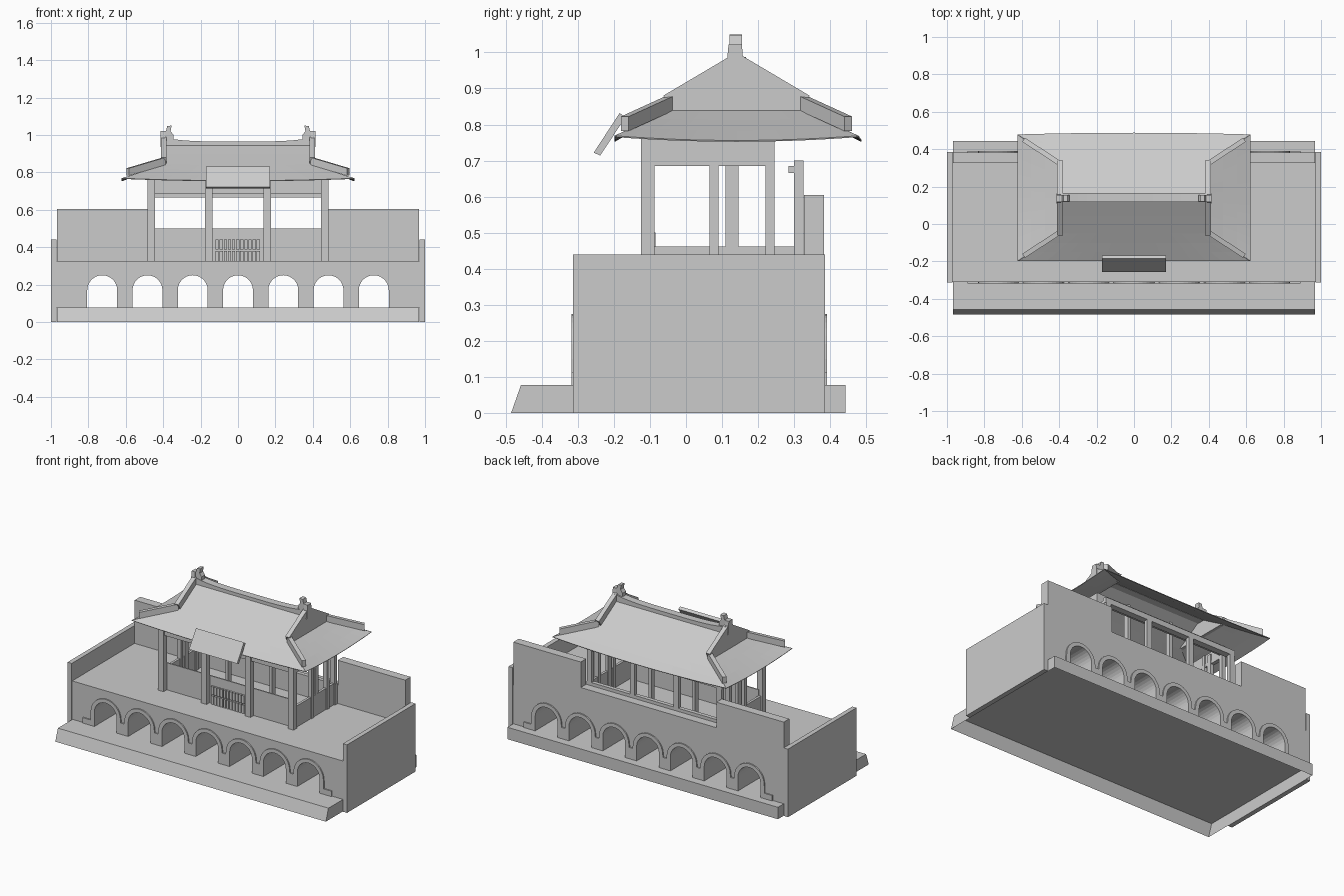
import bpy, bmesh
from math import pi, sin, cos
from mathutils import Vector

if "Cube" in bpy.data.objects:
    bpy.data.objects.remove(bpy.data.objects["Cube"])


def make(name, verts, faces):
    me = bpy.data.meshes.new(name)
    me.from_pydata([tuple(v) for v in verts], [], faces)
    bm = bmesh.new()
    bm.from_mesh(me)
    bmesh.ops.recalc_face_normals(bm, faces=bm.faces)
    bm.to_mesh(me)
    bm.free()
    ob = bpy.data.objects.new(name, me)
    bpy.context.collection.objects.link(ob)
    return ob


def prism(name, pts, axis, a, b):
    """Extrude a 2D outline: axis 'x' takes (y, z), axis 'y' takes (x, z)."""
    n = len(pts)
    put = (lambda p, t: (t, p[0], p[1])) if axis == 'x' else (lambda p, t: (p[0], t, p[1]))
    verts = [put(p, a) for p in pts] + [put(p, b) for p in pts]
    faces = [list(range(n)), list(range(2 * n - 1, n - 1, -1))]
    faces += [(i, (i + 1) % n, (i + 1) % n + n, i + n) for i in range(n)]
    return make(name, verts, faces)


def box(name, x0, x1, y0, y1, z0, z1):
    return prism(name, [(x0, z0), (x1, z0), (x1, z1), (x0, z1)], 'y', y0, y1)


def bar(name, p, q, w, h):
    """Sloping bar of width w standing h above the line p-q."""
    p, q = Vector(p), Vector(q)
    d = q - p
    s = Vector((-d.y, d.x, 0)).normalized() * w / 2
    up = Vector((0, 0, h))
    verts = [e + o for e in (p, q) for o in (-s, s, s + up, -s + up)]
    return make(name, verts, [(0, 1, 2, 3), (4, 5, 6, 7), (0, 1, 5, 4),
                              (1, 2, 6, 5), (2, 3, 7, 6), (3, 0, 4, 7)])


# plinth, open underneath
plinth = prism("plinth", [(-.485, 0), (-.458, .077), (.443, .077), (.443, 0)], 'x', -.968, .968)
bm = bmesh.new()
bm.from_mesh(plinth.data)
bmesh.ops.delete(bm, geom=[f for f in bm.faces if f.normal.z < -.9], context='FACES_ONLY')
bm.to_mesh(plinth.data)
bm.free()

# arcaded body
centres = [.242 * i for i in range(-3, 4)]
SEG = 14


def arc(c, r, z, rev=False):
    pts = [(c - r * cos(pi * i / SEG), z + r * sin(pi * i / SEG)) for i in range(SEG + 1)]
    return pts[::-1] if rev else pts


def openings():
    pts = []
    for c in reversed(centres):
        pts += [(c + .08, .077)] + arc(c, .08, .17, True) + [(c - .08, .077)]
    return pts


prism("arcade_body", [(-.97, .077), (-.97, .325), (.97, .325), (.97, .077)] + openings(),
      'y', -.309, .383)

# raised moulding round the arches, front and back
trim = [(-.89, .077), (-.89, .112), (-.835, .112), (-.835, .15)]
for c in centres:
    trim += [(c - .109, .15)] + arc(c, .107, .167) + [(c + .109, .15)]
trim += [(.835, .15), (.835, .112), (.89, .112), (.89, .077)] + openings()
prism("front_arch_moulding", trim, 'y', -.317, -.307)
prism("back_arch_moulding", trim, 'y', .381, .391)

# side walls and notched back wall
for s, side in ((-1, "left"), (1, "right")):
    box(side + "_wall", s * .97, s * 1.0, -.314, .386, 0, .44)
prism("back_wall", [(-.968, .325), (-.968, .605), (-.485, .605), (-.485, .44),
                    (.485, .44), (.485, .605), (.968, .605), (.968, .325)], 'y', .327, .383)

# pavilion columns: front, middle and back rows
for x in (-.465, -.157, .157, .465):
    outer = abs(x) > .3
    box("front_column", x - .02, x + .02, -.125, -.088, .32, .785)
    box("middle_column", x - .01, x + .01, .11, .145, .32, .75 if outer else .85)
    box("back_post", x - .017, x + .017, .3, .326, .32, .7)
box("back_sill", -.485, .485, .3, .326, .32, .46)
box("back_lintel", -.485, .485, .3, .326, .665, .7)
box("back_lintel_rail", -.485, .485, .285, .302, .665, .685)
box("front_beam", -.48, .48, -.115, -.095, .685, .765)
box("rear_beam", -.46, .46, .222, .243, .705, .765)
box("front_panel", -.46, .46, -.092, -.084, .32, .5)
for s in (-1, 1):
    for y in (.065, .22):
        box("side_post", s * .455, s * .482, y, y + .025, .32, .765)
    box("side_panel", s * .46, s * .476, -.09, .31, .32, .462)
    box("side_beam", s * .457, s * .482, -.1, .235, .685, .705)
    box("side_upper_beam", s * .46, s * .481, -.1, .235, .705, .765)

# lattice gate
for z0, z1 in ((.325, .38), (.388, .44)):
    for i in range(11):
        x = -.12 + i * .022
        box("gate_bar", x, x + .017, -.105, -.09, z0, z1)

# roof: pitched front and back slopes with hipped skirts, corners lifted
YC = .14
EAVE = .338
rows = [(0, .955, .40, 0), (.1, .894, .40, 0), (.19, .841, .40, 0), (.24, .811, .475, .003),
        (.29, .782, .55, .007), (EAVE, .754, .622, .013)]
NX = 16
steps = [2 * j / NX - 1 for j in range(NX + 1)]


def sheet(name, grid):
    n = len(grid[0])
    verts = [p for r in grid for p in r]
    faces = [(i * n + j, i * n + j + 1, (i + 1) * n + j + 1, (i + 1) * n + j)
             for i in range(len(grid) - 1) for j in range(n - 1)]
    ob = make(name, verts, faces)
    m = ob.modifiers.new("thickness", 'SOLIDIFY')
    m.thickness = .004
    m.offset = 0


for s, side in ((-1, "front"), (1, "back")):
    bow = .009 if s > 0 else 0
    sheet(side + "_roof_slope", [[(w * t, YC + s * (d + (bow * (1 - t * t) if d == EAVE else 0)),
                                  z + lift * t * t) for t in steps]
                                 for d, z, w, lift in rows])
for s, side in ((-1, "left"), (1, "right")):
    sheet(side + "_roof_skirt", [[(s * w, YC + d * t, z + lift * t * t) for t in steps]
                                 for d, z, w, lift in rows[2:]])
    # gable slab whose top edge forms the sloping ridges
    prism(side + "_gable", [(YC - .18, .838), (YC - .203, .88), (YC, 1.0),
                            (YC + .203, .88), (YC + .18, .838)], 'x', s * .382, s * .411)
    for f in (-1, 1):
        bar("hip_ridge", (s * .395, YC + f * .183, .84), (s * .59, YC + f * .31, .782), .026, .04)
    # ridge end ornament
    prism(side + "_ridge_ornament", [(s * x, z) for x, z in (
        (.412, .94), (.412, 1.022), (.385, 1.022), (.378, 1.048), (.355, 1.05),
        (.36, 1.02), (.345, 1.0), (.345, .95))], 'y', .121, .156)
    prism(side + "_ridge_end_cap", [(.11, .935), (.162, .935), (.155, 1.022), (.118, 1.022)],
          'x', s * .39, s * .415)

# main ridge, sagging in the middle
prism("main_ridge", [(.4 * t, .965 + .022 * t ** 4) for t in steps] +
      [(.4, .935), (-.4, .935)], 'y', .118, .166)

# tilted board hung on the front eave
prism("eave_board", [(-.256, .722), (-.238, .714), (-.168, .82), (-.184, .832)], 'x', -.172, .172)
